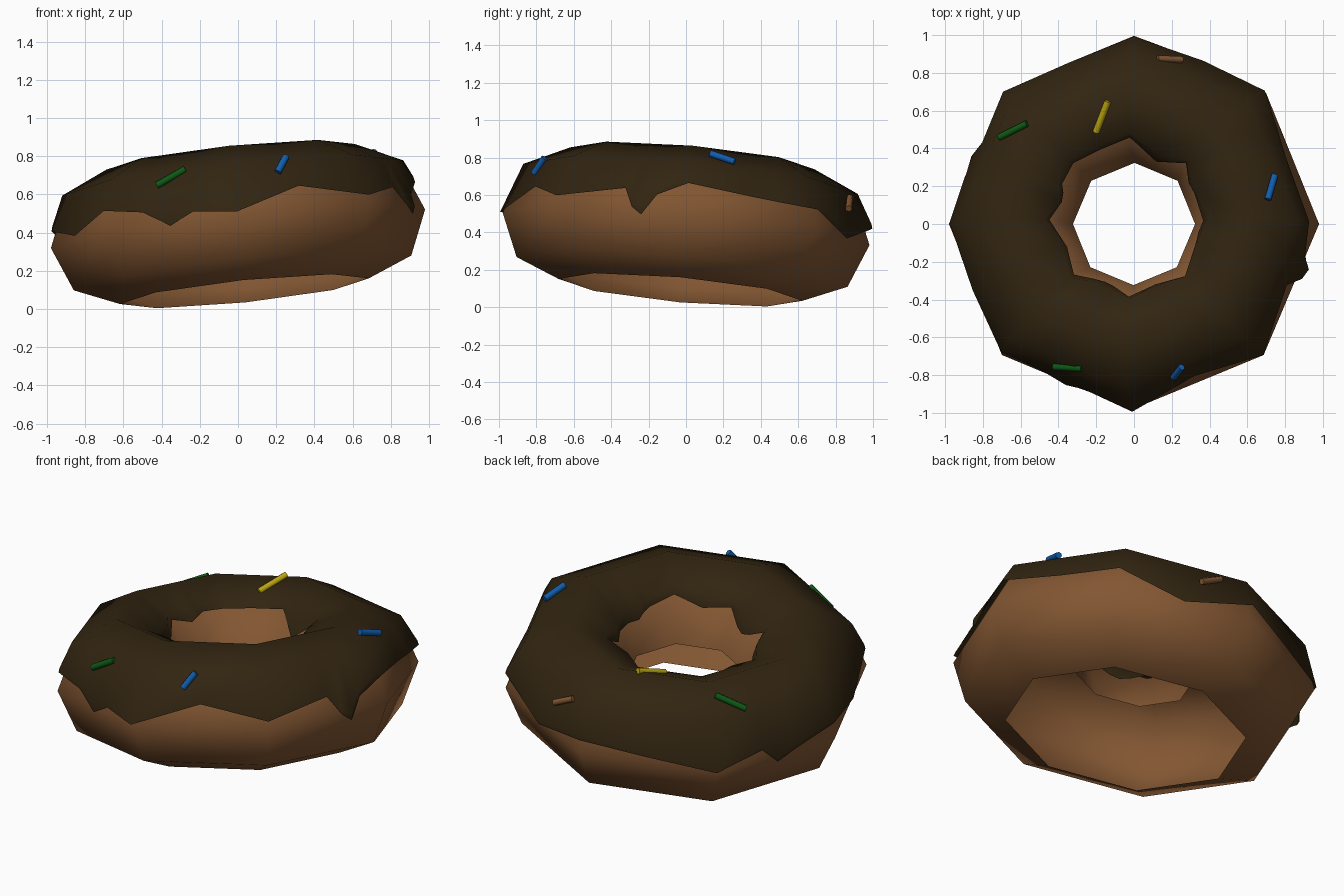
import bpy, bmesh
from math import cos, sin, pi, radians, floor
from mathutils import Vector, Euler

cube = bpy.data.objects.get("Cube")
if cube:
    bpy.data.objects.remove(cube, do_unlink=True)

MAJOR, MINOR, SIDES = 0.655, 0.33, 8
STEP = 2 * pi / SIDES
TILT = Euler((-0.09, -0.103, 0))
CENTRE = Vector((0, 0, 0.42))


def material(name, r, g, b):
    mat = bpy.data.materials.new(name)
    mat.use_nodes = True
    mat.diffuse_color = (r, g, b, 1)
    mat.roughness = 1
    mat.specular_intensity = 0
    shader = mat.node_tree.nodes["Principled BSDF"]
    shader.inputs["Base Color"].default_value = (r, g, b, 1)
    shader.inputs["Roughness"].default_value = 1
    shader.inputs["Specular IOR Level"].default_value = 0
    return mat


dough_mat = material("dough brown", 0.225, 0.094, 0.032)
icing_mat = material("chocolate", 0.031, 0.018, 0.0055)
blue = material("blue", 0.006, 0.11, 0.42)
green = material("green", 0.004, 0.1, 0.007)
yellow = material("yellow", 0.5, 0.38, 0.005)


def ring_point(angle, u, bulge, lift):
    """Point on the faceted ring; u counts cross-section corners from the outer rim."""
    low = floor(u)
    a, b = [Vector((cos(k * STEP), sin(k * STEP))) for k in (low, low + 1)]
    p = a.lerp(b, u - low)
    radius = MAJOR + p.x * (MINOR + 0.013) + bulge
    height = p.y * (MINOR + lift)
    # keep the points on the straight sides of the octagon
    radius *= cos(STEP / 2) / cos(angle % STEP - STEP / 2)
    return Vector((radius * cos(angle), radius * sin(angle), height))


# Dough ring, a shell left open underneath the hole
bpy.ops.mesh.primitive_torus_add(major_segments=SIDES, minor_segments=SIDES,
                                 major_radius=MAJOR, minor_radius=MINOR,
                                 location=CENTRE, rotation=TILT)
dough = bpy.context.object
dough.name = dough.data.name = "dough_ring"
bm = bmesh.new()
bm.from_mesh(dough.data)
under = [f for f in bm.faces
         if f.calc_center_median().z < -0.01
         and sum(v.co.xy.length for v in f.verts) / 4 < MAJOR]
bmesh.ops.delete(bm, geom=under, context='FACES')
bm.to_mesh(dough.data)
bm.free()
dough.data.materials.append(dough_mat)
bpy.ops.object.shade_smooth()

# Icing edge: angle, outer edge, outward bulge, inner edge
EDGE = [
    (0, .6, .01, 3.25), (22.5, .48, .01, 3.1), (33, .43, .02, 3.2),
    (45, .38, .03, 2.95), (67.5, -.05, .02, 3.4), (90, .36, .03, 2.9),
    (112.5, .2, .02, 2.9), (135, .05, 0, 2.95), (152, .25, .01, 2.9),
    (157.5, -.1, .02, 3), (165, .1, .015, 3.1), (180, .35, .01, 2.95),
    (202.5, .08, .01, 3.2), (225, .42, .02, 3), (238, .27, .01, 3.25),
    (247.5, -.1, .005, 3.35), (256, .14, .005, 3.3), (270, 0, 0, 3.05),
    (292.5, .48, .01, 3.15), (315, .18, .01, 2.95), (338, .42, .01, 3.05),
    (342, 0, .02, 3.1), (345.5, -.16, .035, 3.15), (350, .3, .02, 3.25),
]

# Icing sheet with drips, its edges settling on the dough
HIGH, LOW = 0.05, 0.02
bm = bmesh.new()
strips = []
for degrees, outer, bulge, inner in EDGE:
    levels = [(outer, bulge, LOW), (max(0, outer + 0.06), bulge, HIGH),
              (1, 0, HIGH), (2, 0, HIGH),
              (min(3, inner - 0.1), 0, HIGH), (inner, 0, LOW)]
    strips.append([bm.verts.new(ring_point(radians(degrees), *level))
                   for level in levels])
for left, right in zip(strips, strips[1:] + strips[:1]):
    for i in range(len(left) - 1):
        bm.faces.new((left[i], right[i], right[i + 1], left[i + 1]))
mesh = bpy.data.meshes.new("icing")
bm.to_mesh(mesh)
bm.free()
icing = bpy.data.objects.new("icing", mesh)
bpy.context.collection.objects.link(icing)
mesh.materials.append(icing_mat)
icing.location, icing.rotation_euler = CENTRE, TILT
bpy.ops.object.select_all(action='DESELECT')
icing.select_set(True)
bpy.context.view_layer.objects.active = icing
bpy.ops.object.shade_smooth_by_angle(angle=radians(60))


# Sprinkles
def sprinkle(name, mat, start, end):
    start, end = Vector(start), Vector(end)
    axis = end - start
    bpy.ops.mesh.primitive_cylinder_add(
        vertices=8, radius=0.018, depth=axis.length + 0.01,
        location=(start + end) / 2,
        rotation=axis.to_track_quat('Z', 'Y').to_euler())
    obj = bpy.context.object
    obj.name = obj.data.name = name
    obj.data.materials.append(mat)
    bpy.ops.object.shade_smooth_by_angle(angle=radians(50))


sprinkle("front_green_sprinkle", green, (-.42, -.757, .65), (-.28, -.765, .73))
sprinkle("back_green_sprinkle", green, (-.71, .46, .595), (-.57, .53, .66))
sprinkle("front_blue_sprinkle", blue, (.21, -.81, .72), (.25, -.76, .795))
sprinkle("side_blue_sprinkle", blue, (.71, .135, .82), (.745, .255, .78))
sprinkle("yellow_sprinkle", yellow, (-.2, .49, .685), (-.14, .645, .735))
sprinkle("brown_sprinkle", dough_mat, (.25, .87, .53), (.13, .875, .585))
